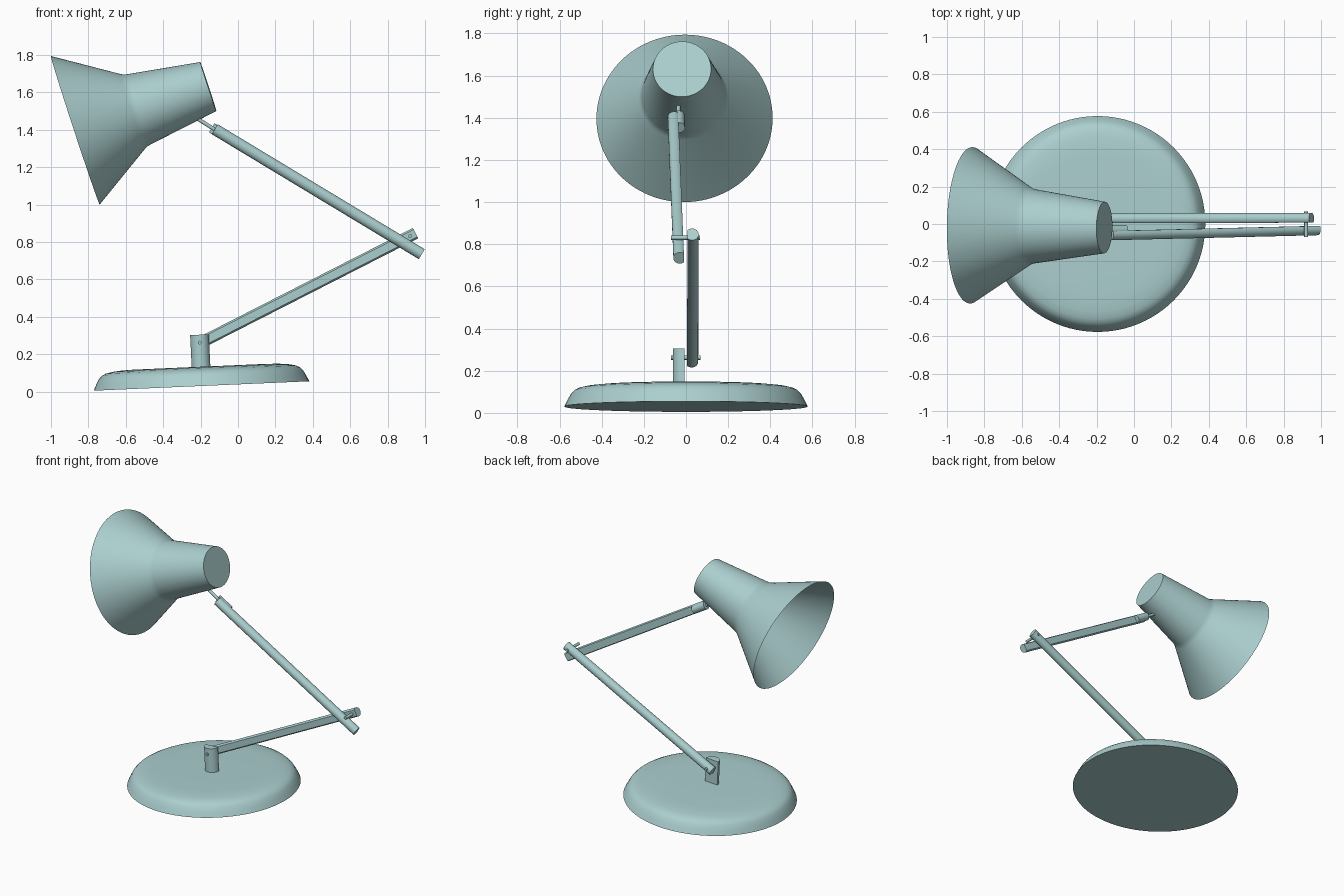
import bpy, bmesh, math
from mathutils import Vector

if "Cube" in bpy.data.objects:
    bpy.data.objects.remove(bpy.data.objects["Cube"])

paint = bpy.data.materials.new("soft teal paint")
paint.diffuse_color = (0.41, 0.62, 0.62, 1)
paint.use_nodes = True
paint.node_tree.nodes["Principled BSDF"].inputs["Base Color"].default_value = paint.diffuse_color


def finish(name, bm, angle=30, fix=True):
    """Turn a bmesh into a smooth-shaded painted object."""
    if fix:
        bmesh.ops.recalc_face_normals(bm, faces=bm.faces)
    mesh = bpy.data.meshes.new(name)
    bm.to_mesh(mesh)
    bm.free()
    ob = bpy.data.objects.new(name, mesh)
    bpy.context.collection.objects.link(ob)
    mesh.materials.append(paint)
    bpy.ops.object.select_all(action='DESELECT')
    ob.select_set(True)
    bpy.context.view_layer.objects.active = ob
    bpy.ops.object.shade_smooth_by_angle(angle=math.radians(angle))
    return ob


def lathe(name, origin, axis, profile, cap_start, cap_end, n=72):
    """Revolve (radius, height) points about an axis."""
    q = Vector(axis).to_track_quat('Z', 'Y')
    bm = bmesh.new()
    rings = []
    for r, h in profile:
        rings.append([bm.verts.new(Vector(origin) + q @ Vector(
            (r * math.cos(2 * math.pi * i / n), r * math.sin(2 * math.pi * i / n), h)))
            for i in range(n)])
    for a, b in zip(rings, rings[1:]):
        for i in range(n):
            j = (i + 1) % n
            bm.faces.new((a[i], a[j], b[j], b[i]))
    if cap_start:
        bm.faces.new(rings[0][::-1])
    if cap_end:
        bm.faces.new(rings[-1])
    return finish(name, bm, fix=False)


def rod(name, start, end, r, n=20):
    d = Vector(end) - Vector(start)
    return lathe(name, start, d, [(r, 0), (r, d.length)], True, True, n)


def d_bar(name, start, end, r, depth, side, n=24):
    """D-section bar: flat face on the start-end line, rounded towards side (+1/-1 in y)."""
    start, end = Vector(start), Vector(end)
    d = (end - start).normalized()
    u = d.cross(Vector((0, 1, 0))).normalized()
    v = u.cross(d).normalized()
    if v.y * side < 0:
        v = -v
    c = depth - r
    a0 = -math.asin(c / r)
    bm = bmesh.new()
    rings = []
    for p in (start, end):
        ring = []
        for i in range(n + 1):
            a = a0 + (math.pi - 2 * a0) * i / n
            ring.append(bm.verts.new(p + u * r * math.cos(a) + v * (c + r * math.sin(a))))
        rings.append(ring)
    a, b = rings
    for i in range(n + 1):
        j = (i + 1) % (n + 1)
        bm.faces.new((a[i], a[j], b[j], b[i]))
    bm.faces.new(a)
    bm.faces.new(b)
    return finish(name, bm)


# Weighted base, leaning slightly, with a rounded shoulder
lathe("base", (-0.195, 0, 0.03), (-0.0435, 0, 0.999),
      [(0.577, 0), (0.562, 0.032), (0.545, 0.062), (0.53, 0.077), (0.508, 0.088),
       (0.47, 0.096), (0.42, 0.101), (0.36, 0.103), (0.1, 0.103)], True, True, 96)

# Post and the two arms, flat faces meeting at the hinges
d_bar("post", (-0.197, -0.008, 0.12), (-0.206, -0.008, 0.304), 0.05, 0.054, -1)
d_bar("lower_arm", (-0.235, 0.005, 0.243), (0.949, 0.007, 0.847), 0.031, 0.053, 1)
d_bar("upper_arm", (-0.125, -0.037, 1.403), (0.982, -0.010, 0.735), 0.031, 0.050, -1)

# Hinge pins
rod("base_pin", (-0.205, -0.07, 0.262), (-0.205, 0.068, 0.262), 0.010)
rod("elbow_pin", (0.92, -0.07, 0.831), (0.92, 0.066, 0.831), 0.010)

# Shade joint: short D-section knuckle and a thin stem into the shade
d_bar("shade_knuckle", (-0.14, -0.041, 1.410), (-0.045, -0.039, 1.353), 0.028, 0.034, 1)
rod("shade_stem", (-0.25, -0.036, 1.480), (-0.11, -0.036, 1.392), 0.010)

# Open flared shade with a closed back
lathe("shade", (-0.87, -0.007, 1.397), (0.712, -0.012, 0.234),
      [(0.418, 0), (0.212, 0.321), (0.203, 0.337), (0.198, 0.357), (0.138, 0.749)],
      False, True, 96)
